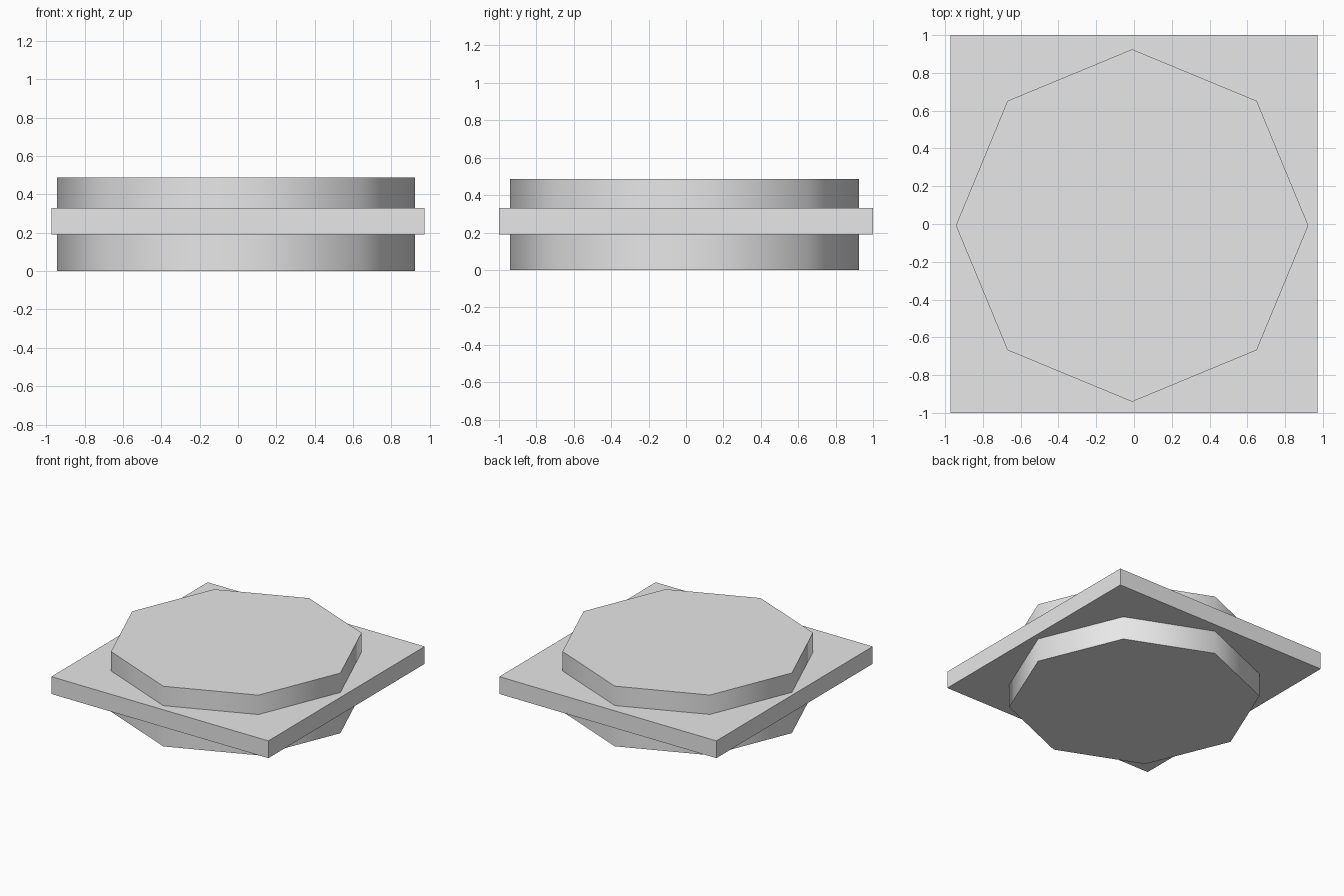
import bpy
import math

cube = bpy.data.objects.get("Cube")
if cube:
    bpy.data.objects.remove(cube, do_unlink=True)

# Single light grey material
grey = bpy.data.materials.new("light_grey")
grey.use_nodes = True
COLOUR = (0.8, 0.8, 0.8, 1)
grey.diffuse_color = COLOUR
grey.node_tree.nodes["Principled BSDF"].inputs["Base Color"].default_value = COLOUR


def finish(name):
    obj = bpy.context.object
    obj.name = name
    obj.data.materials.append(grey)
    bpy.ops.object.transform_apply(location=False, rotation=True, scale=True)
    return obj


# Rectangular plate around the middle
bottom, top = 0.19, 0.33
bpy.ops.mesh.primitive_cube_add(size=1, location=(0, 0, (bottom + top) / 2))
bpy.context.object.scale = (1.944, 2, top - bottom)
finish("square_plate")

# Eight-sided disc passing through the plate, corners on the axes
height = 0.487
bpy.ops.mesh.primitive_cylinder_add(vertices=8, radius=0.933, depth=height,
                                    location=(-0.01, -0.008, height / 2))
finish("octagonal_disc")
bpy.ops.object.shade_smooth_by_angle(angle=math.radians(50))
